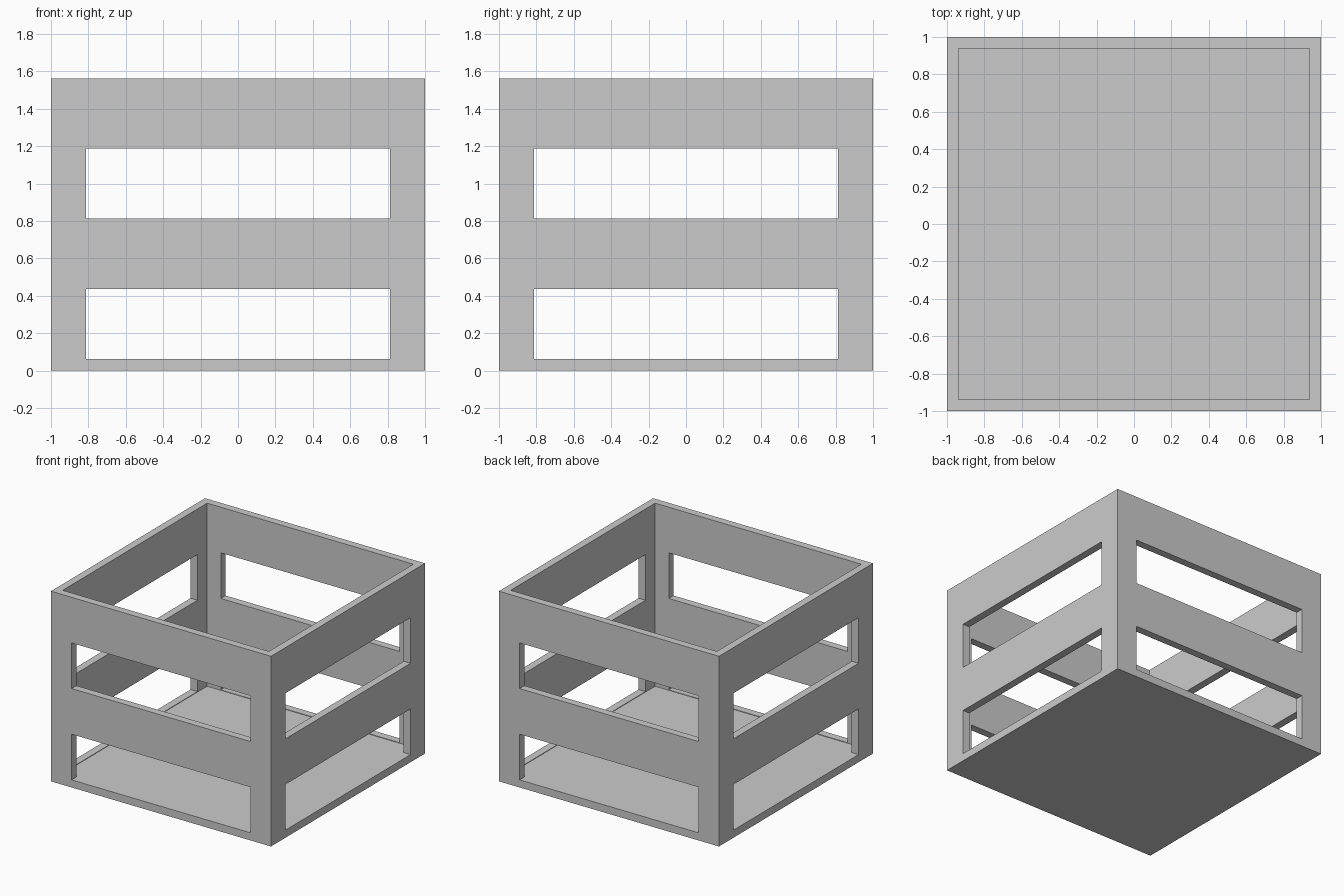
import bpy

if "Cube" in bpy.data.objects:
    bpy.data.objects.remove(bpy.data.objects["Cube"])

U = 1 / 16  # the crate follows a grid of sixteenths


def box(name, size, center):
    bpy.ops.mesh.primitive_cube_add(size=1, location=center)
    ob = bpy.context.object
    ob.name = name
    ob.scale = size
    bpy.ops.object.transform_apply(location=True, rotation=False, scale=True)
    return ob


def cut(target, cutter):
    mod = target.modifiers.new("cut", 'BOOLEAN')
    mod.operation = 'DIFFERENCE'
    mod.solver = 'EXACT'
    mod.object = cutter
    bpy.context.view_layer.objects.active = target
    bpy.ops.object.modifier_apply(modifier=mod.name)
    bpy.data.objects.remove(cutter, do_unlink=True)


# Solid crate block
height = 25 * U
crate = box("crate_body", (2, 2, height), (0, 0, height / 2))

# Open interior, leaving thin walls and a floor just below the sills
floor_top = 0.058
cut(crate, box("interior_cutter", (30 * U, 30 * U, 2), (0, 0, floor_top + 1)))

# Two rows of slots through all four walls
for z in (4 * U, 16 * U):
    for size in ((26 * U, 3, 6 * U), (3, 26 * U, 6 * U)):
        cut(crate, box("slot_cutter", size, (0, 0, z)))
